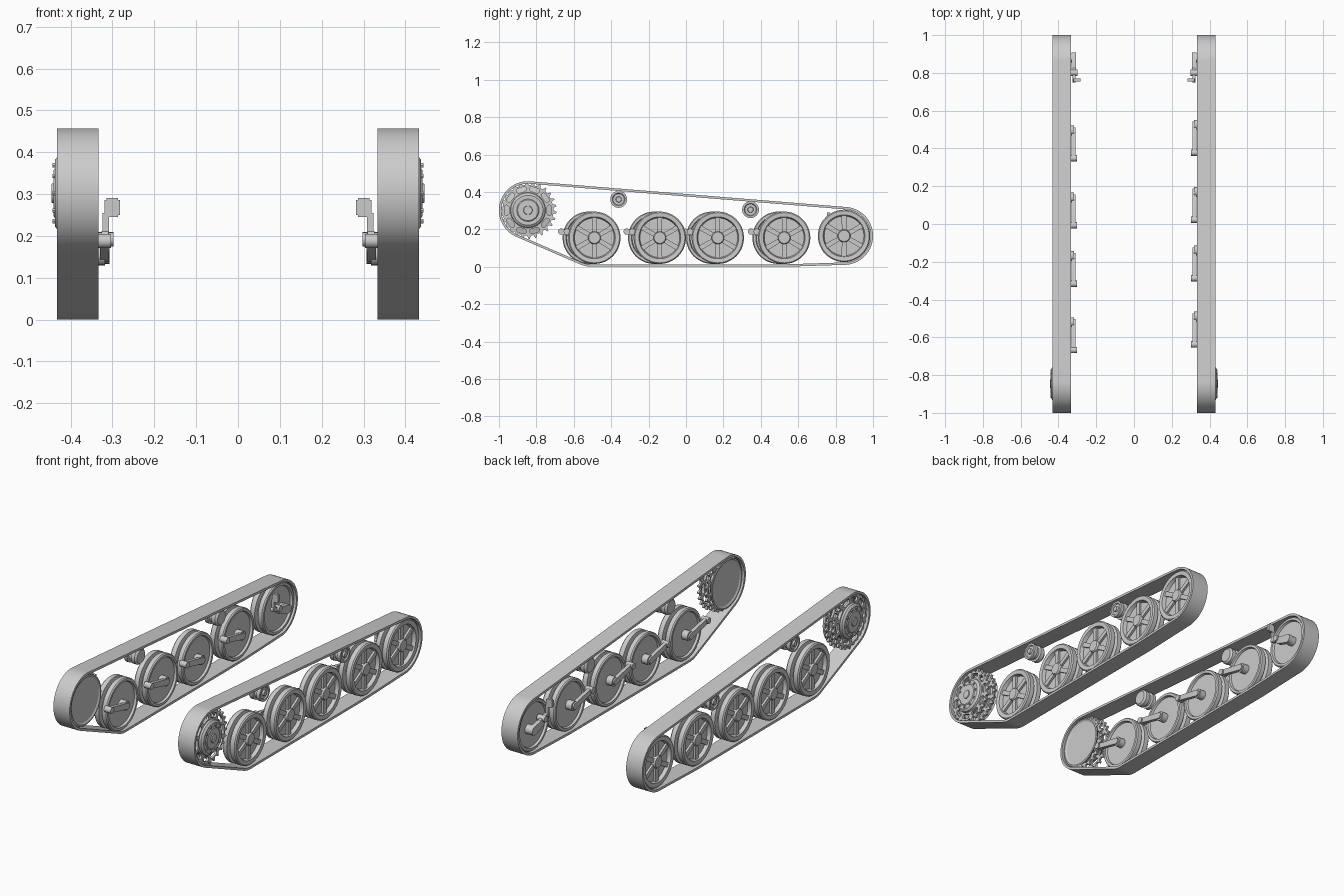
import bpy, bmesh
from math import sin, cos, pi, tau, atan2, hypot

if "Cube" in bpy.data.objects:
    bpy.data.objects.remove(bpy.data.objects["Cube"], do_unlink=True)

grey = bpy.data.materials.new("plain grey metal")
grey.use_nodes = True
grey.diffuse_color = (0.6, 0.6, 0.6, 1)
grey.node_tree.nodes["Principled BSDF"].inputs["Base Color"].default_value = (0.6, 0.6, 0.6, 1)


def finish(bm, name):
    bmesh.ops.remove_doubles(bm, verts=bm.verts, dist=1e-5)
    bmesh.ops.recalc_face_normals(bm, faces=bm.faces)
    mesh = bpy.data.meshes.new(name)
    bm.to_mesh(mesh)
    bm.free()
    mesh.materials.append(grey)
    ob = bpy.data.objects.new(name, mesh)
    bpy.context.collection.objects.link(ob)
    return ob


def lathe(bm, profile, y, z, side, n=48):
    """Spin (radius, x) points around an axle parallel to x."""
    rings = [[bm.verts.new((side * x, y + r * cos(tau * i / n), z + r * sin(tau * i / n)))
              for i in range(n)] if r > 0 else [bm.verts.new((side * x, y, z))]
             for r, x in profile]
    for a, b in zip(rings, rings[1:]):
        for i in range(n):
            j = (i + 1) % n
            quad = [a[i % len(a)], a[j % len(a)], b[j % len(b)], b[i % len(b)]]
            bm.faces.new(list(dict.fromkeys(quad)))


def prism(bm, outline, x0, x1, side):
    """Extrude a (y, z) outline along x."""
    a = [bm.verts.new((side * x0, y, z)) for y, z in outline]
    b = [bm.verts.new((side * x1, y, z)) for y, z in outline]
    bm.faces.new(a)
    bm.faces.new(b[::-1])
    for i in range(len(a)):
        j = (i + 1) % len(a)
        bm.faces.new((a[i], b[i], b[j], a[j]))


def rod(bm, y, z, r, x0, x1, side, n=16):
    lathe(bm, [(0, x0), (r, x0), (r, x1), (0, x1)], y, z, side, n)


def capsule(y0, z0, r0, y1, z1, r1, n=8):
    """Outline of a bar with two round ends."""
    a = atan2(z1 - z0, y1 - y0)
    out = [(y1 + r1 * cos(a - pi / 2 + pi * i / n), z1 + r1 * sin(a - pi / 2 + pi * i / n))
           for i in range(n + 1)]
    return out + [(y0 + r0 * cos(a + pi / 2 + pi * i / n), z0 + r0 * sin(a + pi / 2 + pi * i / n))
                  for i in range(n + 1)]


def polar(y, z, r, a):
    return (y + r * cos(a), z + r * sin(a))


# Track belt: taut band around four circles
SPROCKET = (-0.845, 0.302)
IDLER = (0.845, 0.165)
GUIDES = [SPROCKET, (-0.505, 0.155), (0.53, 0.155), IDLER]


def track(side, name):
    bm = bmesh.new()
    rows, n = [], 120
    for i in range(n):
        a = tau * (i + 0.5) / n
        c = max(GUIDES, key=lambda g: g[0] * cos(a) + g[1] * sin(a))
        rows.append([bm.verts.new((side * x, *polar(*c, r, a)))
                     for x, r in ((0.333, 0.155), (0.432, 0.155), (0.432, 0.142), (0.333, 0.142))])
    for i in range(n):
        p, q = rows[i], rows[(i + 1) % n]
        for k in range(4):
            m = (k + 1) % 4
            bm.faces.new((p[k], p[m], q[m], q[k]))
    finish(bm, name)


# Road wheel: twin rims, recessed spoked face, plain inner disc
WHEEL = [(0, .424), (.03, .424), (.034, .418), (.034, .402), (.106, .402), (.112, .422),
         (.134, .424), (.14, .418), (.14, .392), (.118, .388), (.118, .376), (.14, .372),
         (.14, .348), (.135, .342), (.122, .342), (.118, .354), (0, .354)]


def wheel(y, z, side, name):
    bm = bmesh.new()
    lathe(bm, WHEEL, y, z, side)
    for k in range(6):
        a = tau * k / 6 + pi / 6
        prism(bm, [polar(y, z, r, a + d) for r, d in
                   ((.03, -.4), (.11, -.12), (.11, .12), (.03, .4))], .4, .414, side)
    finish(bm, name)


# Swing arm: axle stub, tapered bar and pivot pin
def swing_arm(y, side, name):
    bm = bmesh.new()
    z, py, pz = 0.155, y - 0.147, 0.188
    rod(bm, y, z, .026, .318, .356, side)
    prism(bm, capsule(y, z, .017, py, pz, .014), .31, .33, side)
    rod(bm, py, pz, .017, .303, .345, side)
    finish(bm, name)


def roller(y, z, side, name):
    bm = bmesh.new()
    lathe(bm, [(0, .42), (.014, .42), (.016, .41), (.03, .41), (.034, .416), (.045, .416),
               (.045, .396), (.034, .392), (.034, .378), (.045, .374), (.045, .352),
               (.036, .342), (0, .342)], y, z, side, 32)
    finish(bm, name)


# Drive sprocket: toothed plates with slots, domed cap, inner dish
def toothed_plate(x0, x1, side, name):
    bm = bmesh.new()
    teeth = 26
    step = tau / teeth
    prism(bm, [polar(*SPROCKET, r, k * step + f * step) for k in range(teeth)
               for r, f in ((.136, 0), (.136, .4), (.153, .58), (.153, .78))], x0, x1, side)
    plate = finish(bm, name)
    cut = bmesh.new()
    for k in range(10):
        a = tau * k / 10
        prism(cut, capsule(*polar(*SPROCKET, .115, a - .13), .0125,
                           *polar(*SPROCKET, .115, a + .13), .0125), x0 - .01, x1 + .01, side)
    cutter = finish(cut, name + "_slot_cutter")
    cutter.hide_render = True
    cutter.hide_viewport = True
    mod = plate.modifiers.new("slots", "BOOLEAN")
    mod.operation, mod.solver, mod.object = "DIFFERENCE", "EXACT", cutter


def sprocket(side, tag):
    for label, x0 in (("inner", .362), ("outer", .406)):
        toothed_plate(x0, x0 + .012, side, f"{tag}_sprocket_{label}_teeth")
    bm = bmesh.new()
    y, z = SPROCKET
    lathe(bm, [(0, .446), (.022, .446), (.024, .441), (.055, .441), (.06, .437), (.08, .437),
               (.092, .428), (.096, .412), (.096, .36), (.13, .352), (.136, .342),
               (.128, .34), (.118, .346), (0, .346)], y, z, side)
    for k in range(10):
        rod(bm, *polar(y, z, .07, tau * k / 10), .006, .43, .443, side, 6)
    finish(bm, f"{tag}_sprocket_hub")


# Idler tensioner: crank, clamp and flat adjusting tab
def tensioner(side, name):
    bm = bmesh.new()
    y, z = IDLER
    rod(bm, y + .035, z - .01, .026, .322, .356, side)
    prism(bm, capsule(y + .04, z - .008, .024, y - .03, z + .01, .018), .307, .33, side)
    rod(bm, y - .045, z + .027, .017, .298, .345, side)
    prism(bm, capsule(y - .03, z + .02, .012, y - .085, z + .035, .012), .31, .326, side)
    prism(bm, [(y - dy, zz) for dy, zz in ((.09, .19), (.075, .19), (.075, .255), (.09, .255))],
          .308, .324, side)
    for x0, x1, lo, hi in ((.282, .319, .25, .286), (.287, .314, .245, .291)):
        prism(bm, [(y - .09, lo), (y - .075, lo), (y - .075, hi), (y - .09, hi)], x0, x1, side)
    finish(bm, name)


for side, tag, shift in ((1, "left", 0), (-1, "right", -0.03)):
    track(side, f"{tag}_track")
    for i, y in enumerate((-0.49, -0.14, 0.17, 0.525), 1):
        wheel(y + shift, 0.155, side, f"{tag}_road_wheel_{i}")
        swing_arm(y + shift, side, f"{tag}_swing_arm_{i}")
    wheel(*IDLER, side, f"{tag}_idler_wheel")
    tensioner(side, f"{tag}_tensioner")
    roller(-0.36, 0.36, side, f"{tag}_front_roller")
    roller(0.345, 0.305, side, f"{tag}_rear_roller")
    sprocket(side, tag)

# Smooth round surfaces, keep edges crisp
bpy.ops.object.select_all(action="DESELECT")
for ob in bpy.context.collection.objects:
    if ob.type == "MESH" and not ob.hide_viewport:
        ob.select_set(True)
        bpy.context.view_layer.objects.active = ob
bpy.ops.object.shade_smooth_by_angle(angle=pi / 6)
